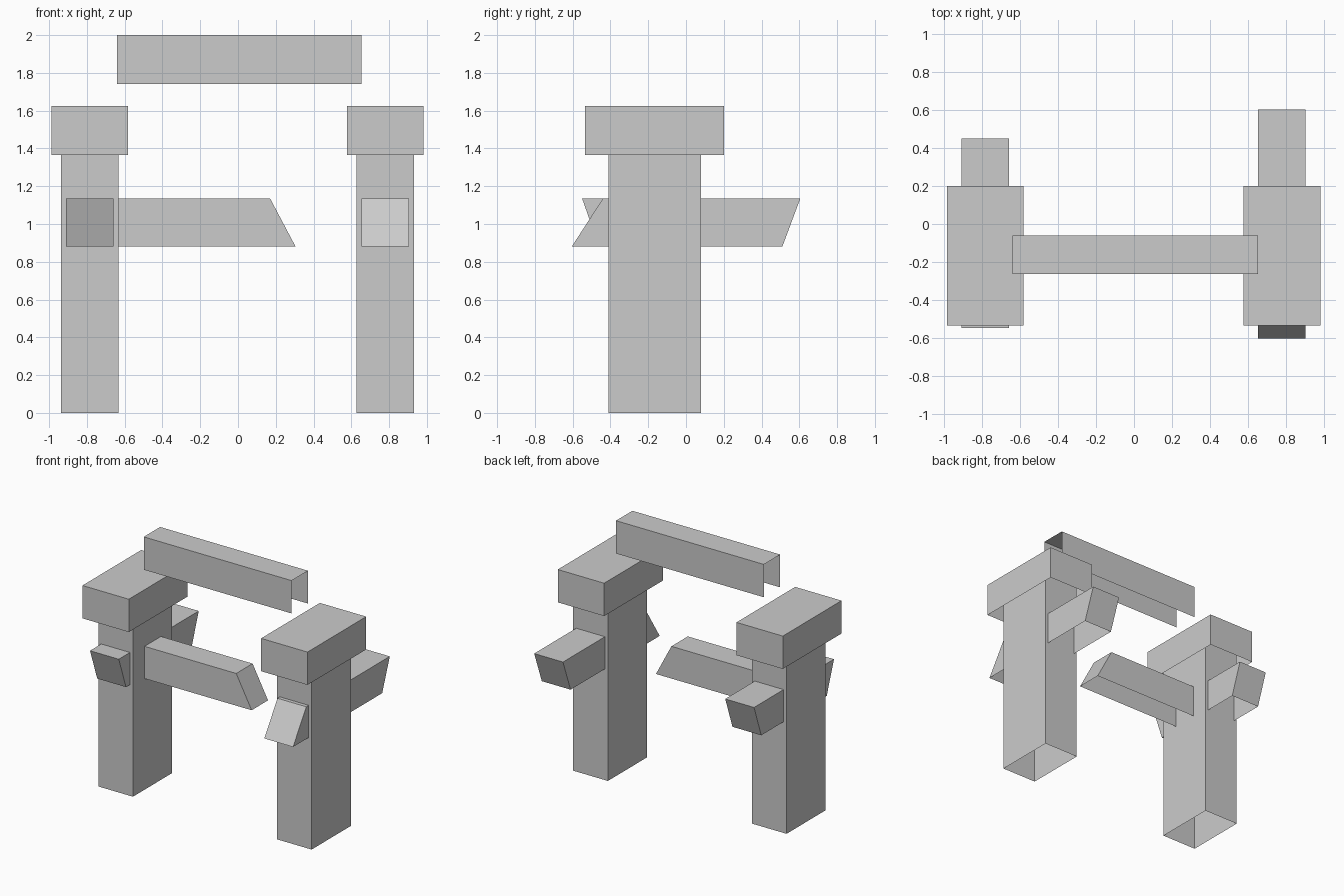
import bpy
import bmesh
from mathutils import Vector

cube = bpy.data.objects.get("Cube")
if cube:
    bpy.data.objects.remove(cube, do_unlink=True)

grey = bpy.data.materials.new("stone_grey")
grey.use_nodes = True
grey.diffuse_color = (0.6, 0.6, 0.6, 1)
grey.node_tree.nodes["Principled BSDF"].inputs["Base Color"].default_value = (0.6, 0.6, 0.6, 1)

SIDES = {"left": (1, 0, 0), "right": (-1, 0, 0), "back": (0, 1, 0),
         "front": (0, -1, 0), "top": (0, 0, 1), "bottom": (0, 0, -1)}


def shell(name, x, y, z, open_sides, slant=None):
    """Box shell with open sides; slant = (side, lower edge position) cuts one end."""
    bm = bmesh.new()
    bmesh.ops.create_cube(bm, size=2)
    bm.normal_update()
    gone = [f for f in bm.faces
            if any(f.normal.dot(Vector(SIDES[s])) > 0.9 for s in open_sides)]
    bmesh.ops.delete(bm, geom=gone, context="FACES_ONLY")
    for v in bm.verts:
        corner = v.co.copy()
        v.co = [r[0] if c < 0 else r[1] for c, r in zip(corner, (x, y, z))]
        if slant and corner.z < 0 and corner.dot(Vector(SIDES[slant[0]])) > 0:
            v.co[0 if slant[0] in ("left", "right") else 1] = slant[1]
    mesh = bpy.data.meshes.new(name)
    bm.to_mesh(mesh)
    bm.free()
    mesh.materials.append(grey)
    obj = bpy.data.objects.new(name, mesh)
    bpy.context.collection.objects.link(obj)
    return obj


ARM_Z = (0.88, 1.135)
BEAM_Y = (-0.265, -0.06)

# Pillars, caps and stub arms: front and back give (upper, lower) tip positions
for side, cx, front, back in (("right", -0.785, (-0.55, -0.46), (0.45, 0.36)),
                              ("left", 0.78, (-0.44, -0.605), (0.605, 0.51))):
    def span(half):
        return (cx - half, cx + half)
    shell(side + "_pillar", span(0.152), (-0.41, 0.08), (0, 1.61), ("top", "bottom"))
    shell(side + "_cap", span(0.203), (-0.535, 0.2), (1.365, 1.625), ("bottom",))
    shell(side + "_front_arm", span(0.126), (front[0], -0.41), ARM_Z,
          ("bottom", "back"), ("front", front[1]))
    shell(side + "_back_arm", span(0.126), (0.08, back[0]), ARM_Z,
          ("bottom", "front"), ("back", back[1]))

# Broken crossbar on the inner side of the right pillar
shell("broken_crossbar", (-0.635, 0.17), BEAM_Y, ARM_Z, ("bottom", "right"), ("left", 0.305))

# Floating top beam
shell("top_beam", (-0.64, 0.655), BEAM_Y, (1.74, 2.0), ("bottom", "left", "right"))
